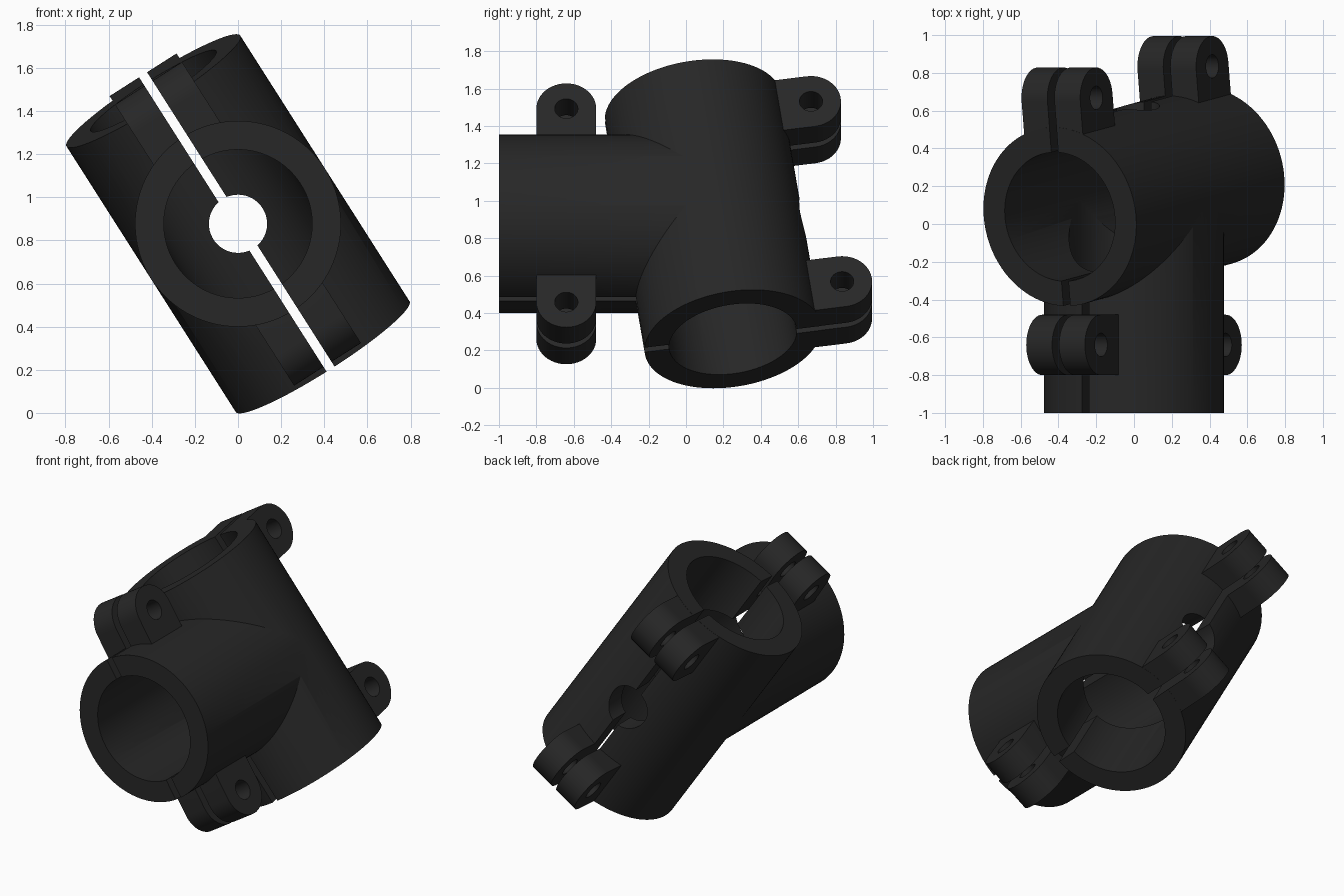
import bpy, bmesh
from math import sin, cos, pi, radians
from mathutils import Vector

if "Cube" in bpy.data.objects:
    bpy.data.objects.remove(bpy.data.objects["Cube"])

R, BORE, HALF = 0.478, 0.345, 0.738          # tube radii, half length of main tube
EAR_R, EAR_W, REACH, GAP = 0.16, 0.184, 0.613, 0.022
t, a = radians(32.5), radians(8.3)           # lean sideways, lean forward
Y = Vector((0, 1, 0))
U = Vector((-sin(t), 0, cos(t)))             # leaning up direction in front view
V = Vector((cos(t), 0, sin(t)))              # normal of the split plane
D = U * cos(a) - Y * sin(a)                  # main tube axis
W = Y * cos(a) + U * sin(a)                  # rear direction of main tube
C = Vector((0, 0.145, 0.877))                # where the axes meet

black = bpy.data.materials.new("black_plastic")
black.diffuse_color = (0.02, 0.02, 0.02, 1)
black.use_nodes = True
black.node_tree.nodes["Principled BSDF"].inputs["Base Color"].default_value = black.diffuse_color


def circle(r, n=96):
    return [(r * cos(2 * pi * (i + 0.5) / n), r * sin(2 * pi * (i + 0.5) / n)) for i in range(n)]


def prism(name, profile, origin, p, q, n, lo, hi):
    """Extrude a profile in the p/q plane along n from lo to hi."""
    bm = bmesh.new()
    rings = [[bm.verts.new(origin + p * x + q * y + n * h) for x, y in profile] for h in (lo, hi)]
    bm.faces.new(rings[0])
    bm.faces.new(rings[1])
    k = len(profile)
    for i in range(k):
        j = (i + 1) % k
        bm.faces.new((rings[0][i], rings[0][j], rings[1][j], rings[1][i]))
    bmesh.ops.recalc_face_normals(bm, faces=bm.faces)
    me = bpy.data.meshes.new(name)
    bm.to_mesh(me)
    bm.free()
    me.materials.append(black)
    ob = bpy.data.objects.new(name, me)
    bpy.context.collection.objects.link(ob)
    return ob


def combine(body, other, op):
    """Apply a boolean and discard the helper."""
    m = body.modifiers.new("bool", 'BOOLEAN')
    m.operation, m.object, m.solver = op, other, 'EXACT'
    bpy.context.view_layer.objects.active = body
    bpy.ops.object.modifier_apply(modifier=m.name)
    bpy.data.objects.remove(other)


# Main leaning tube with horizontal branch
body = prism("clamp", circle(R), C, V, W, D, -HALF, HALF)
branch_len = 1 + C.y
combine(body, prism("branch", circle(R - 0.0005), C, V, U, Y, -branch_len, 0), 'UNION')

# Four pairs of clamp ears: two on the branch, two behind the main tube
ear = [(0.36, -EAR_R)]
ear += [(REACH + EAR_R * cos(b), EAR_R * sin(b)) for b in [pi * (i / 24 - 0.5) for i in range(25)]]
ear += [(0.36, EAR_R)]
branch_mid = Vector((0, -0.64, C.z))
seats = []
for s in (1, -1):
    seats.append((branch_mid, U * s, Y))
    seats.append((C + D * s * (HALF - EAR_R - 0.001), W, D))
for o, p, q in seats:
    combine(body, prism("ear", ear, o, p, q, V, -EAR_W, EAR_W), 'UNION')

# Tube bores and the small rear hole
combine(body, prism("main_bore", circle(BORE), C, V, W, D, -1, 1), 'DIFFERENCE')
combine(body, prism("branch_bore", circle(BORE - 0.001), C, V, U, Y, -1.5, 0), 'DIFFERENCE')
combine(body, prism("rear_hole", circle(0.135, 48), C, V, U, Y, 0, 1), 'DIFFERENCE')

# Bolt holes through the ears
for o, p, q in seats:
    hole = prism("bolt_hole", circle(0.062, 32), o + p * REACH, p, q, V, -0.4, 0.4)
    combine(body, hole, 'DIFFERENCE')

# Split into two halves along the plane of both axes
square = [(-2, -2), (2, -2), (2, 2), (-2, 2)]
other = body.copy()
other.data = body.data.copy()
bpy.context.collection.objects.link(other)
for half, name, lo, hi in ((body, "right_clamp_half", GAP, 2), (other, "left_clamp_half", -2, -GAP)):
    half.name = name
    combine(half, prism("half_space", square, C, U, Y, V, lo, hi), 'INTERSECT')
    bpy.ops.object.select_all(action='DESELECT')
    half.select_set(True)
    bpy.context.view_layer.objects.active = half
    bpy.ops.object.shade_smooth_by_angle(angle=radians(25))
